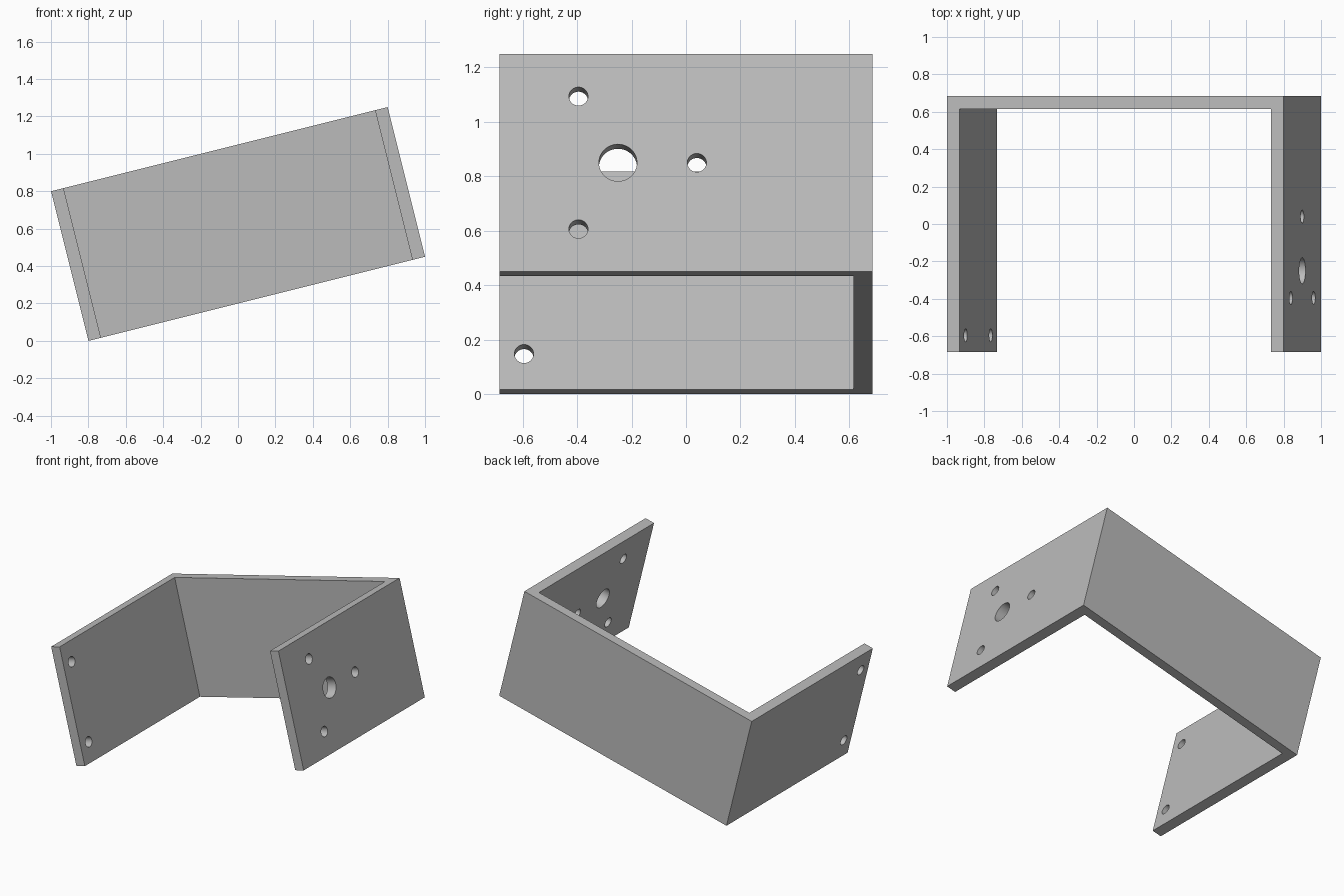
import bpy, bmesh, math
from mathutils import Matrix

if "Cube" in bpy.data.objects:
    bpy.data.objects.remove(bpy.data.objects["Cube"])

WIDTH, DEPTH, HEIGHT, WALL = 1.855, 1.37, 0.825, 0.069
HX, HY, HZ = WIDTH / 2, DEPTH / 2, HEIGHT / 2
TILT = math.atan2(0.45, 1.8)

grey = bpy.data.materials.new("light grey")
grey.use_nodes = True
colour = (0.5, 0.5, 0.5, 1)
grey.diffuse_color = colour
grey.node_tree.nodes["Principled BSDF"].inputs["Base Color"].default_value = colour


def make_object(name, bm):
    bmesh.ops.recalc_face_normals(bm, faces=bm.faces)
    mesh = bpy.data.meshes.new(name)
    bm.to_mesh(mesh)
    bm.free()
    mesh.materials.append(grey)
    obj = bpy.data.objects.new(name, mesh)
    bpy.context.collection.objects.link(obj)
    return obj


# U-shaped bracket: plan profile extruded upward
half = [(HX, HY), (HX, -HY), (HX - WALL, -HY), (HX - WALL, HY - WALL)]
profile = half + [(-x, y) for x, y in reversed(half)]
bm = bmesh.new()
base = bm.faces.new([bm.verts.new((x, y, -HZ)) for x, y in profile])
walls = bmesh.ops.extrude_face_region(bm, geom=[base])["geom"]
bmesh.ops.translate(bm, vec=(0, 0, HEIGHT),
                    verts=[g for g in walls if isinstance(g, bmesh.types.BMVert)])
bracket = make_object("bracket", bm)

# Holes as (side, y, z, radius): shaft hole, ring of three screws, two left screws
SHAFT_Y, RING, SCREW = -0.25, 0.29, 0.035
holes = [(1, SHAFT_Y, 0, 0.07)]
for i in range(3):
    a = math.tau * i / 3
    holes.append((1, SHAFT_Y + RING * math.cos(a), RING * math.sin(a), SCREW))
holes += [(-1, -0.595, z, SCREW) for z in (-0.277, 0.277)]

bm = bmesh.new()
for side, y, z, radius in holes:
    place = Matrix.Translation((side * (HX - WALL / 2), y, z)) @ Matrix.Rotation(math.pi / 2, 4, "Y")
    bmesh.ops.create_cone(bm, cap_ends=True, segments=48, radius1=radius,
                          radius2=radius, depth=WALL * 3, matrix=place)
cutter = make_object("hole_cutter", bm)
cutter.hide_render = True

cut = bracket.modifiers.new("holes", "BOOLEAN")
cut.object = cutter
cut.operation = "DIFFERENCE"
cut.solver = "EXACT"
bpy.context.view_layer.objects.active = bracket
bracket.select_set(True)
cutter.select_set(False)
bpy.ops.object.modifier_apply(modifier=cut.name)
bpy.data.objects.remove(cutter)
bpy.ops.object.shade_smooth_by_angle(angle=math.radians(30))

# Tilt the bracket and rest its lowest edge on the ground
bracket.rotation_euler.y = -TILT
bracket.location.z = HX * math.sin(TILT) + HZ * math.cos(TILT)
